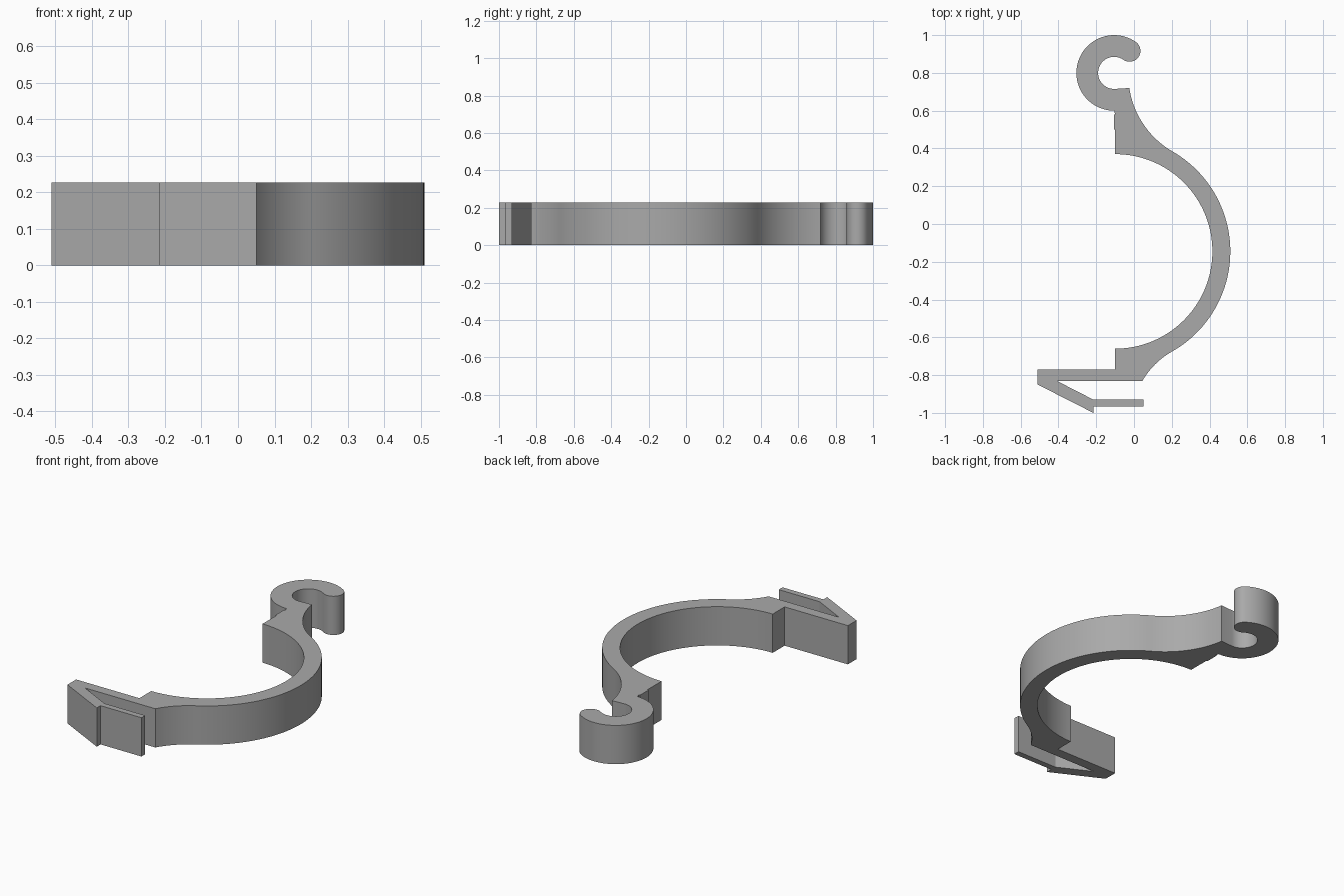
import bpy, bmesh
from math import cos, sin, radians, atan2, degrees
from mathutils import Vector

cube = bpy.data.objects.get("Cube")
if cube:
    bpy.data.objects.remove(cube)

HEIGHT = 0.227


def arc(centre, radius, start, end, steps):
    """Points along an arc, angles in degrees."""
    angles = [radians(start + (end - start) * i / steps) for i in range(steps + 1)]
    return [Vector((centre[0] + radius * cos(a), centre[1] + radius * sin(a))) for a in angles]


def fillet(ring, radius, angle, target, steps):
    """Arc that leaves the ring's outer edge tangentially and ends at target."""
    direction = Vector((cos(radians(angle)), sin(radians(angle))))
    start = ring + direction * radius
    gap = start - Vector(target)
    r = -gap.length_squared / (2 * gap.dot(direction))
    centre = start + direction * r
    end = Vector(target) - centre
    first = angle + 180
    last = degrees(atan2(end.y, end.x))
    last += 360 * round((first - last) / 360)
    return arc(centre, r, first, last, steps)


ring = Vector((-0.1, -0.145))
inner, outer = 0.515, 0.61
hook = Vector((-0.105, 0.8))
hook_out, hook_in, tip_angle = 0.2, 0.085, 55
tip_radius = (hook_out - hook_in) / 2
tip = arc(hook, hook_in + tip_radius, tip_angle, tip_angle, 1)[0]

# Clip outline: inner bow, then upper wall with a shallow pad
outline = arc(ring, inner, -90, 90, 64)
outline += [(-0.1, 0.5), (-0.107, 0.5), (-0.107, 0.58), (-0.1, 0.58)]
# Hook with a rounded tip
outline += arc(hook, hook_out, 270, tip_angle, 48)
outline += arc(tip, tip_radius, tip_angle, tip_angle - 180, 20)[1:]
outline += arc(hook, hook_in, tip_angle, 270, 32)[1:]
# Outer bow, flared into both ends
outline += fillet(ring, outer, 60, (-0.025, 0.72), 20)[::-1]
outline += arc(ring, outer, 60, -60.5, 48)[1:-1]
outline += fillet(ring, outer, -60.5, (0.045, -0.83), 14)
# Folded spring latch
outline += [(-0.41, -0.83), (-0.215, -0.93), (0.05, -0.93), (0.05, -0.965),
            (-0.215, -0.965), (-0.215, -1.0), (-0.51, -0.85), (-0.51, -0.77),
            (-0.1, -0.77)]

# Extrude the outline upwards
bm = bmesh.new()
base = bm.faces.new([bm.verts.new((p[0], p[1], 0)) for p in outline])
top = bmesh.ops.extrude_face_region(bm, geom=[base], use_keep_orig=True)["geom"]
bmesh.ops.translate(bm, vec=(0, 0, HEIGHT),
                    verts=[v for v in top if isinstance(v, bmesh.types.BMVert)])
bmesh.ops.recalc_face_normals(bm, faces=bm.faces)
mesh = bpy.data.meshes.new("hook_clip")
bm.to_mesh(mesh)
bm.free()

clip = bpy.data.objects.new("hook_clip", mesh)
bpy.context.collection.objects.link(clip)

# Grey plastic
colour = (0.4, 0.4, 0.4, 1)
grey = bpy.data.materials.new("grey_plastic")
grey.use_nodes = True
grey.diffuse_color = colour
grey.node_tree.nodes["Principled BSDF"].inputs["Base Color"].default_value = colour
mesh.materials.append(grey)

bpy.ops.object.select_all(action="DESELECT")
clip.select_set(True)
bpy.context.view_layer.objects.active = clip
bpy.ops.object.shade_smooth_by_angle(angle=radians(25))
